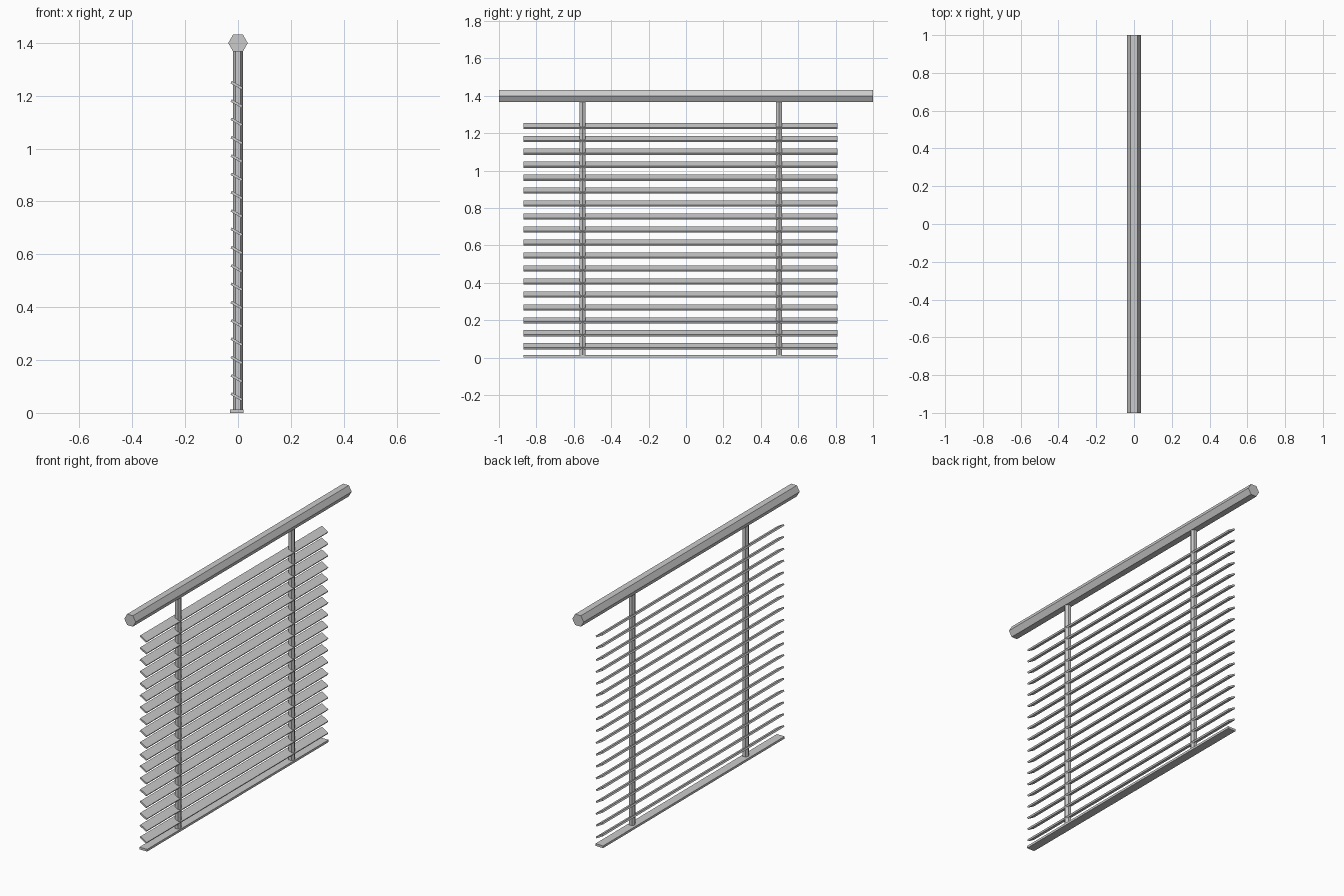
import bpy, math
from mathutils import Matrix

if "Cube" in bpy.data.objects:
    bpy.data.objects.remove(bpy.data.objects["Cube"])

SLAT_Y, SLAT_LEN, SLAT_X = -0.03, 1.68, -0.005


def box(name, loc, size, tilt=0.0):
    bpy.ops.mesh.primitive_cube_add(size=1)
    o = bpy.context.object
    o.name = name
    o.data.transform(Matrix.Translation(loc) @ Matrix.Rotation(tilt, 4, 'Y')
                     @ Matrix.Diagonal((*size, 1)))
    return o


def hex_bar(name, loc, radius, length, along_y=False):
    # six-sided bar with two corners pointing along +x and -x
    bpy.ops.mesh.primitive_cylinder_add(vertices=6, radius=radius, depth=length)
    o = bpy.context.object
    o.name = name
    m = Matrix.Rotation(math.radians(90), 4, 'Z')
    if along_y:
        m = Matrix.Rotation(math.radians(90), 4, 'X') @ m
    o.data.transform(Matrix.Translation(loc) @ m)
    return o


# Head rail
hex_bar("head_rail", (0, 0, 1.399), 0.037, 2.0, along_y=True)

# Two upright support rods
for i, y in enumerate((-0.553, 0.498)):
    hex_bar(f"support_rod_{i + 1}", (0, y, 0.69), 0.018, 1.37)

# Tilted slats, high on the -x side
for i in range(18):
    box(f"slat_{i + 1:02d}", (SLAT_X, SLAT_Y, 0.061 + i * 0.0693),
        (0.048, SLAT_LEN, 0.010), math.radians(30))

# Flat bottom rail
box("bottom_rail", (SLAT_X, SLAT_Y, 0.0065), (0.05, SLAT_LEN, 0.013))
